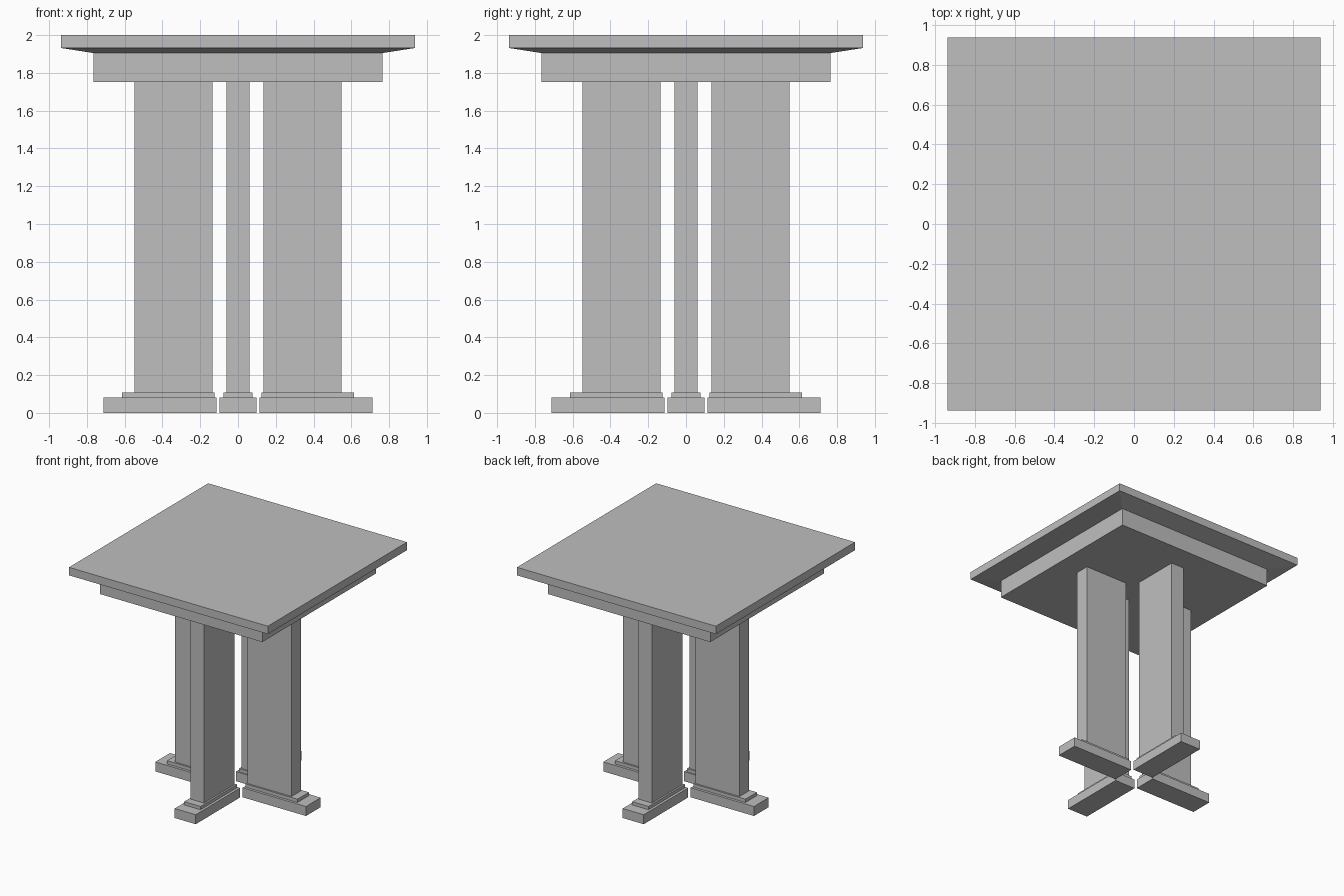
import bpy, bmesh
from math import radians
from mathutils import Matrix

cube = bpy.data.objects.get("Cube")
if cube:
    bpy.data.objects.remove(cube, do_unlink=True)

grey = bpy.data.materials.new("plain_grey")
grey.use_nodes = True
colour = (0.52, 0.52, 0.52, 1.0)
grey.diffuse_color = colour
grey.node_tree.nodes["Principled BSDF"].inputs["Base Color"].default_value = colour


def loft(name, rings, turn=0):
    """Closed solid through stacked rectangles (x0, x1, half_y, z), turned about z."""
    bm = bmesh.new()
    loops = [[bm.verts.new(p) for p in ((x0, -h, z), (x1, -h, z), (x1, h, z), (x0, h, z))]
             for x0, x1, h, z in rings]
    for low, high in zip(loops, loops[1:]):
        for i in range(4):
            j = (i + 1) % 4
            bm.faces.new((low[i], low[j], high[j], high[i]))
    bm.faces.new(loops[0][::-1])
    bm.faces.new(loops[-1])
    bm.transform(Matrix.Rotation(radians(turn), 4, "Z"))
    bmesh.ops.recalc_face_normals(bm, faces=bm.faces)
    mesh = bpy.data.meshes.new(name)
    bm.to_mesh(mesh)
    bm.free()
    mesh.materials.append(grey)
    obj = bpy.data.objects.new(name, mesh)
    bpy.context.collection.objects.link(obj)
    return obj


def box(name, x0, x1, half_y, z0, z1, turn=0):
    return loft(name, [(x0, x1, half_y, z0), (x0, x1, half_y, z1)], turn)


# Square top with a shallow chamfered underside, and the apron below it
APRON, TOP = 0.765, 0.938
loft("tabletop", [(-APRON, APRON, APRON, 1.905),
                  (-TOP, TOP, TOP, 1.932),
                  (-TOP, TOP, TOP, 2.0)])
box("apron", -APRON, APRON, APRON, 1.752, 1.905)

# Four slab legs set in a cross, each on a stepped foot
for side, turn in (("left", 0), ("back", 90), ("right", 180), ("front", 270)):
    box(side + "_foot", 0.113, 0.711, 0.099, 0.0, 0.081, turn)
    box(side + "_plinth", 0.124, 0.615, 0.077, 0.081, 0.109, turn)
    box(side + "_leg", 0.134, 0.549, 0.062, 0.109, 1.752, turn)
